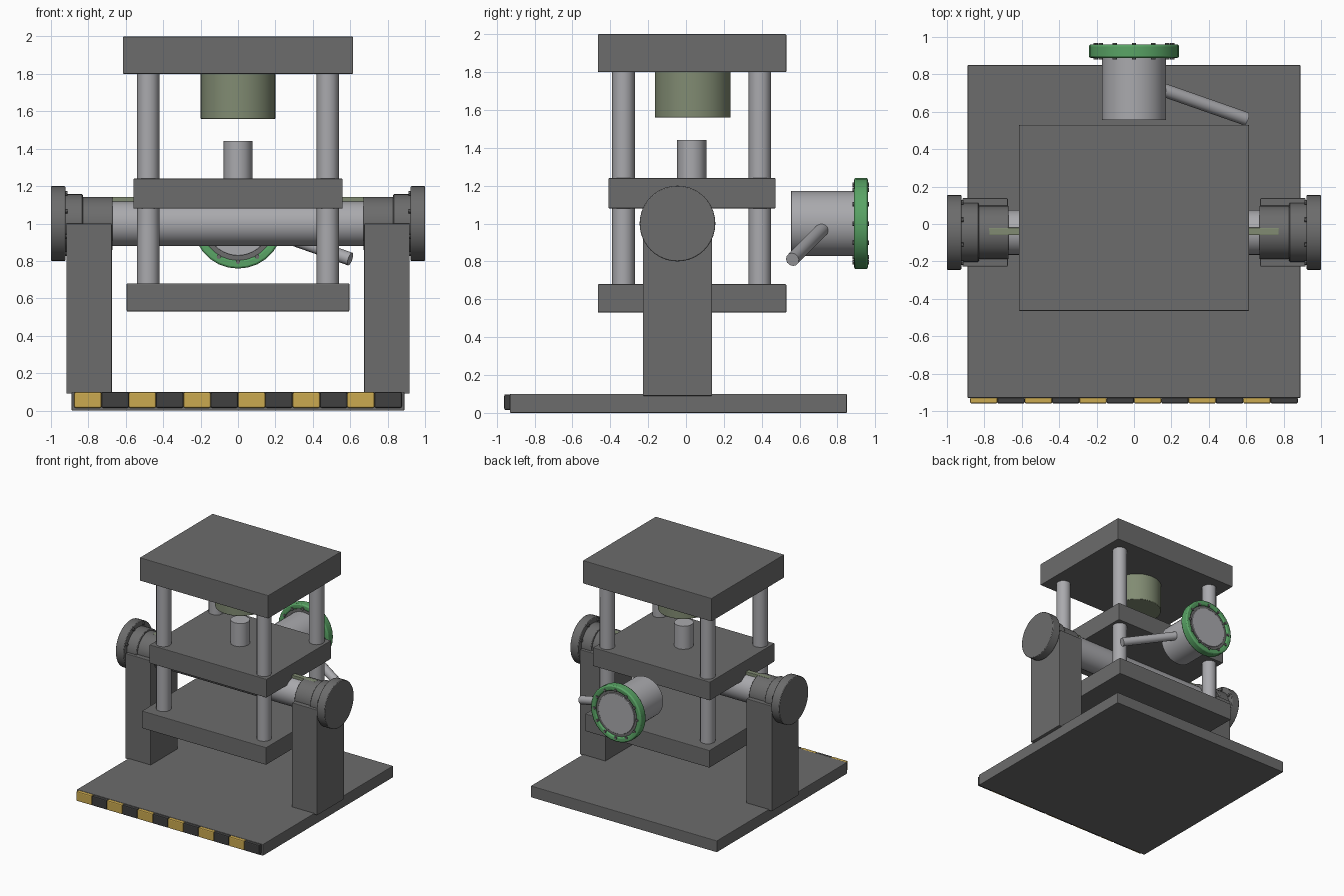
import bpy, math
from mathutils import Vector

if "Cube" in bpy.data.objects:
    bpy.data.objects.remove(bpy.data.objects["Cube"], do_unlink=True)


def material(name, rgb):
    m = bpy.data.materials.new(name)
    m.use_nodes = True
    m.diffuse_color = (*rgb, 1)
    m.node_tree.nodes["Principled BSDF"].inputs["Base Color"].default_value = (*rgb, 1)
    return m


iron = material("dark iron", (0.15, 0.15, 0.15))
steel = material("light steel", (0.4, 0.4, 0.42))
olive = material("olive grey", (0.22, 0.26, 0.17))
green = material("green paint", (0.1, 0.37, 0.13))
yellow = material("hazard yellow", (0.6, 0.4, 0.08))
black = material("hazard black", (0.05, 0.05, 0.05))


def finish(ob, name, mat, bevel):
    ob.name = name
    ob.data.materials.append(mat)
    if bevel:
        b = ob.modifiers.new("Bevel", "BEVEL")
        b.width, b.segments = bevel, 2
        b.limit_method, b.angle_limit = "ANGLE", math.radians(50)
    return ob


def box(name, x, y, z, mat, bevel=0.005):
    """Block spanning the given x, y and z ranges."""
    spans = (x, y, z)
    bpy.ops.mesh.primitive_cube_add(size=1, location=[sum(s) / 2 for s in spans])
    ob = bpy.context.object
    ob.scale = [s[1] - s[0] for s in spans]
    bpy.ops.object.transform_apply(location=False, rotation=False, scale=True)
    return finish(ob, name, mat, bevel)


def rod(name, start, end, radius, mat, sides=32, bevel=0.0):
    """Cylinder between two points."""
    a, b = Vector(start), Vector(end)
    bpy.ops.mesh.primitive_cylinder_add(vertices=sides, radius=radius, depth=(b - a).length,
                                        location=(a + b) / 2)
    ob = bpy.context.object
    ob.rotation_euler = (b - a).to_track_quat("Z", "Y").to_euler()
    bpy.ops.object.shade_smooth_by_angle(angle=math.radians(40))
    return finish(ob, name, mat, bevel)


# Base and hazard strip
box("base_plate", (-0.89, 0.89), (-0.93, 0.85), (0, 0.1), iron)
count, width = 12, 0.146
for i in range(count):
    x = (i - count / 2) * width
    box(f"hazard_block_{i + 1}", (x, x + width), (-0.96, -0.925), (0.015, 0.098),
        black if i % 2 else yellow, 0.008)

# Plates
box("lower_plate", (-0.595, 0.595), (-0.465, 0.53), (0.53, 0.68), iron)
box("middle_plate", (-0.56, 0.56), (-0.41, 0.473), (1.08, 1.24), iron)
box("top_plate", (-0.615, 0.615), (-0.465, 0.53), (1.8, 2.0), iron)

# Guide columns, press head and lower punch
for side, x in (("right", -0.48), ("left", 0.48)):
    for end, y in (("front", -0.33), ("back", 0.39)):
        rod(f"column_{end}_{side}", (x, y, 0.6), (x, y, 1.85), 0.06, steel, 12)
rod("press_head", (0, 0.035, 1.56), (0, 0.035, 1.85), 0.2, olive, 48, 0.004)
rod("punch", (0, 0.03, 1.2), (0, 0.03, 1.44), 0.077, steel, 12)

# Cross shaft with supports and end caps
AX_Y, AX_Z = -0.045, 1.0
rod("cross_shaft", (-0.75, AX_Y, AX_Z), (0.75, AX_Y, AX_Z), 0.12, steel, 32)
for side, s in (("right", -1), ("left", 1)):
    def along(name, x0, x1, radius, mat=iron, off=(0, 0), sides=40, bevel=0.005):
        y, z = AX_Y + off[0], AX_Z + off[1]
        rod(f"{name}_{side}", (s * x0, y, z), (s * x1, y, z), radius, mat, sides, bevel)

    box(f"support_{side}", sorted((s * 0.675, s * 0.918)), (-0.228, 0.138), (0.09, 1.0), iron)
    along("bearing", 0.67, 0.84, 0.143)
    along("collar", 0.83, 0.93, 0.157)
    along("end_cap", 0.923, 1.0, 0.2)
    for k in range(8):
        a = math.tau * (k + 0.5) / 8
        along(f"cap_bolt_{k + 1}", 0.912, 0.93, 0.012, iron,
              (0.175 * math.cos(a), 0.175 * math.sin(a)), 8, 0)
    box(f"shaft_key_{side}", sorted((s * 0.5, s * 0.775)), (-0.06, -0.02), (1.08, 1.143), olive, 0.003)

# Rear motor: drum, inner flange, green rim and bolts
rod("motor_drum", (0, 0.555, 1), (0, 0.952, 1), 0.172, steel, 40, 0.003)
rod("motor_flange", (0, 0.895, 1), (0, 0.945, 1), 0.21, iron, 40)

rim = rod("motor_rim", (0, 0.888, 1), (0, 0.96, 1), 0.241, green, 28, 0.01)
hole = rod("rim_hole_cutter", (0, 0.8, 1), (0, 1.05, 1), 0.196, green, 28)
hole.hide_render = True
hole.hide_set(True)
cut = rim.modifiers.new("Hole", "BOOLEAN")
cut.object, cut.operation, cut.solver = hole, "DIFFERENCE", "EXACT"
rim.modifiers.move(1, 0)
bpy.context.view_layer.objects.active = rim
rim.select_set(True)
for mod in [m.name for m in rim.modifiers]:
    bpy.ops.object.modifier_apply(modifier=mod)
bpy.data.objects.remove(hole, do_unlink=True)

for k in range(12):
    a = math.tau * k / 12
    x, z = 0.205 * math.sin(a), 1 + 0.205 * math.cos(a)
    rod(f"rim_bolt_{k + 1}", (x, 0.88, z), (x, 0.967, z), 0.012, iron, 8)

# Motor lever
rod("motor_lever", (0.1, 0.737, 0.985), (0.6, 0.562, 0.81), 0.036, steel, 12)
